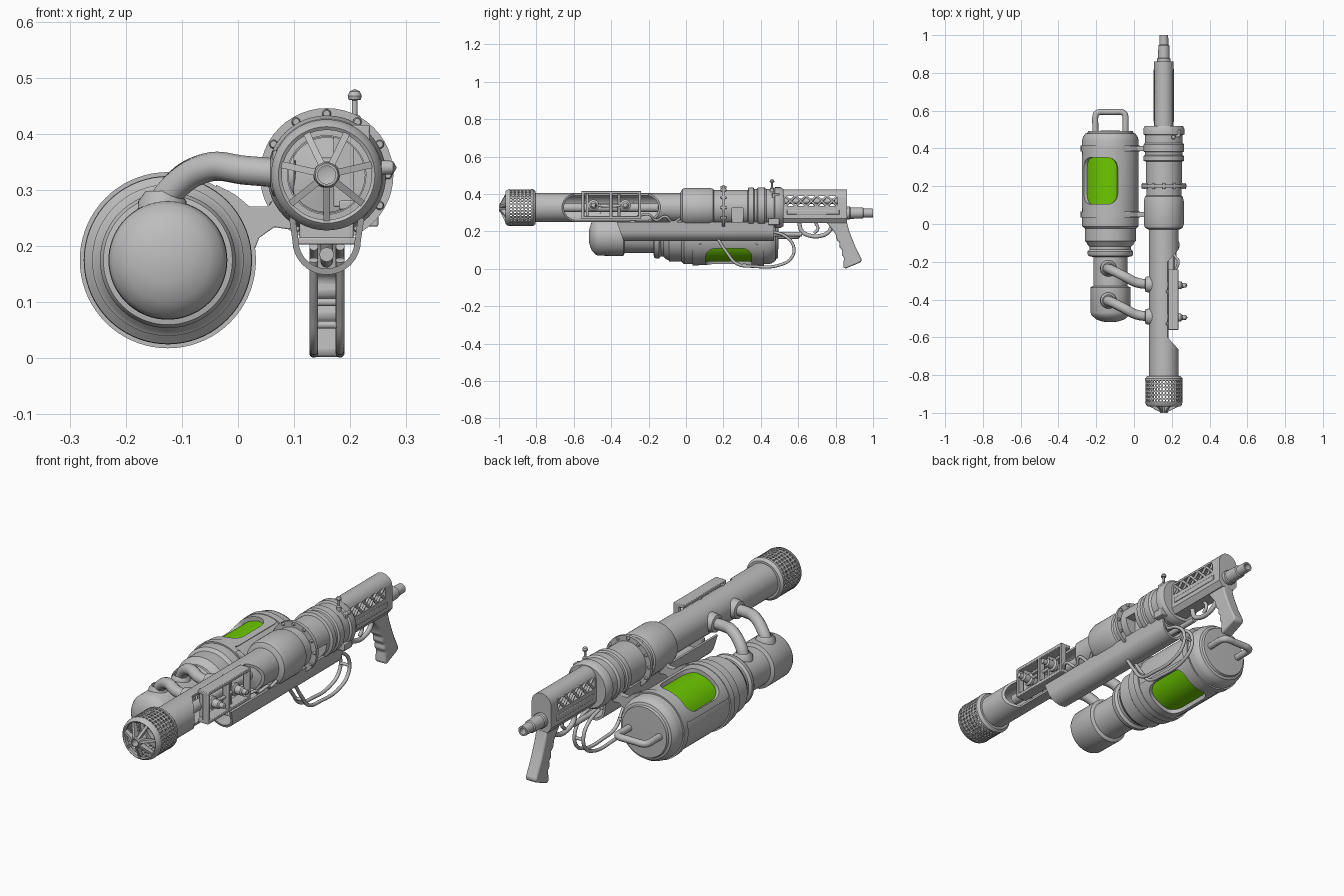
import bpy, bmesh
from math import sin, cos, pi, radians
from mathutils import Matrix

if "Cube" in bpy.data.objects:
    bpy.data.objects.remove(bpy.data.objects["Cube"])


def material(name, rgb):
    m = bpy.data.materials.new(name)
    m.use_nodes = True
    m.diffuse_color = (*rgb, 1)
    m.node_tree.nodes["Principled BSDF"].inputs["Base Color"].default_value = (*rgb, 1)
    return m


GREY = material("steel grey", (0.51, 0.51, 0.51))
GREEN = material("glowing green", (0.15, 0.58, 0.0))
BX, BZ = 0.158, 0.327      # barrel axis
TX, TZ = -0.125, 0.175     # tank axis


def finish(name, bm, mat=GREY, bevel=0):
    bmesh.ops.recalc_face_normals(bm, faces=bm.faces)
    me = bpy.data.meshes.new(name)
    bm.to_mesh(me)
    bm.free()
    me.materials.append(mat)
    ob = bpy.data.objects.new(name, me)
    bpy.context.collection.objects.link(ob)
    if bevel:
        b = ob.modifiers.new("bevel", "BEVEL")
        b.width, b.segments, b.limit_method = bevel, 2, "ANGLE"
    return ob


def place(axis, u, v, t):
    return {"X": (t, u, v), "Y": (u, t, v), "Z": (u, v, t)}[axis]


def lathe(name, profile, u, v, axis="Y", seg=48, closed=False):
    bm = bmesh.new()
    rings = [[bm.verts.new(place(axis, u + r * cos(2 * pi * i / seg),
                                 v + r * sin(2 * pi * i / seg), t))
              for i in range(seg)] for r, t in profile]
    pairs = list(zip(rings, rings[1:])) + ([(rings[-1], rings[0])] if closed else [])
    for a, b in pairs:
        for i in range(seg):
            j = (i + 1) % seg
            bm.faces.new((a[i], a[j], b[j], b[i]))
    bmesh.ops.remove_doubles(bm, verts=bm.verts, dist=1e-6)
    return finish(name, bm)


def prism(name, pts, axis, lo, hi, bevel=0):
    bm = bmesh.new()
    a = [bm.verts.new(place(axis, u, v, lo)) for u, v in pts]
    b = [bm.verts.new(place(axis, u, v, hi)) for u, v in pts]
    bm.faces.new(a)
    bm.faces.new(b)
    for i in range(len(a)):
        j = (i + 1) % len(a)
        bm.faces.new((a[i], a[j], b[j], b[i]))
    return finish(name, bm, bevel=bevel)


def box(name, x, y, z, bevel=0.003):
    return prism(name, [(x[0], y[0]), (x[1], y[0]), (x[1], y[1]), (x[0], y[1])],
                 "Z", z[0], z[1], bevel)


def tube(name, pts, r, handle="AUTO"):
    cu = bpy.data.curves.new(name, "CURVE")
    cu.dimensions, cu.bevel_depth, cu.bevel_resolution = "3D", r, 4
    cu.resolution_u, cu.use_fill_caps = 8, True
    s = cu.splines.new("BEZIER")
    s.bezier_points.add(len(pts) - 1)
    for p, co in zip(s.bezier_points, pts):
        p.co = co
        p.handle_left_type = p.handle_right_type = handle
    cu.materials.append(GREY)
    ob = bpy.data.objects.new(name, cu)
    bpy.context.collection.objects.link(ob)
    bpy.ops.object.select_all(action="DESELECT")
    ob.select_set(True)
    bpy.context.view_layer.objects.active = ob
    bpy.ops.object.convert(target="MESH")


def cut(cutter, *targets):
    cutter.hide_render = True
    for ob in targets:
        m = ob.modifiers.new("cut", "BOOLEAN")
        m.object, m.operation = cutter, "DIFFERENCE"
        bpy.context.view_layer.objects.active = ob
        bpy.ops.object.modifier_apply(modifier="cut")
    bpy.data.objects.remove(cutter)


def tank_patch(name, mid, half, yc, hy, corner, r, thick, mat=GREY):
    # rounded rectangle wrapped round the tank
    bm = bmesh.new()
    w, prev = half * r, None
    for i in range(41):
        a = half * (i / 20 - 1)
        d = max(0, abs(a) * r - (w - corner))
        h = hy - corner + (max(0, corner ** 2 - d ** 2)) ** 0.5
        x, z = TX + r * cos(mid + a), TZ + r * sin(mid + a)
        row = [bm.verts.new((x, yc - h, z)), bm.verts.new((x, yc + h, z))]
        if prev:
            bm.faces.new((prev[0], prev[1], row[1], row[0]))
        prev = row
    ob = finish(name, bm, mat)
    s = ob.modifiers.new("thickness", "SOLIDIFY")
    s.thickness, s.offset = thick, 0
    bpy.context.view_layer.objects.active = ob
    bpy.ops.object.modifier_apply(modifier="thickness")
    return ob


# barrel with an open side
barrel = lathe("barrel", [(.078, -.82), (.078, 0), (.068, 0), (.068, -.82)], BX, BZ, closed=True)
cut(prism("barrel_cutter", [(.178, -.6), (.26, -.69), (.26, -.11), (.178, -.2)], "Z", .2, .46),
    barrel)
lathe("inner_core", [(0, -.66), (.024, -.66), (.024, -.15), (.067, -.14), (.067, -.12),
                     (0, -.12)], BX, BZ)

# muzzle cage with round punched holes
cage = lathe("muzzle_cage", [(.098, -.945 + .02 * i) for i in range(7)], BX, BZ, seg=34)
bm = bmesh.new()
bm.from_mesh(cage.data)
cells = list(bm.faces)
bmesh.ops.inset_individual(bm, faces=cells, thickness=.0035)
bmesh.ops.delete(bm, geom=cells, context="FACES")
bm.to_mesh(cage.data)
bm.free()
cage.modifiers.new("round_holes", "SUBSURF").levels = 1
wall = cage.modifiers.new("wall", "SOLIDIFY")
wall.thickness, wall.offset = .007, -1
lathe("muzzle_collar", [(.07, -.83), (.099, -.828), (.099, -.818), (.088, -.805), (.07, -.805)],
      BX, BZ, closed=True)
lathe("muzzle_rim", [(.099, -.942), (.095, -.957), (.086, -.966), (.08, -.962), (.082, -.942)],
      BX, BZ, closed=True)
lathe("muzzle_hub", [(.02, -1), (.023, -.992), (.023, -.94), (0, -.94), (.016, -.945),
                     (.016, -1)], BX, BZ, closed=True)
for k in range(7):
    spoke = prism("muzzle_spoke", [(.02, -.995), (.085, -.962), (.085, -.945), (.02, -.965)],
                  "Z", -.006, .006)
    spoke.matrix_world = (Matrix.Translation((BX, 0, BZ))
                          @ Matrix.Rotation(pi / 2 + 2 * pi * k / 7, 4, "Y"))

# stepped collars behind the barrel
collar = lathe("barrel_collars", [
    (0, -.03), (.08, -.03), (.1, -.02), (.106, 0), (.106, .12), (.1, .145), (.093, .15),
    (.093, .192), (.119, .192), (.119, .208), (.095, .208), (.095, .33), (.107, .335),
    (.107, .36), (.1, .365), (.1, .38), (.108, .385), (.108, .42), (.1, .43), (.1, .47),
    (.109, .475), (.109, .505), (.1, .52), (0, .52)], BX, BZ)
cut(box("slot_cutter", (.2, .3), (.245, .305), (.22, .325), 0), collar)
for k in range(12):
    a = 2 * pi * k / 12
    lathe("flange_bolt", [(0, .184), (.006, .184), (.008, .188), (.008, .212), (.006, .216),
                          (0, .216)], BX + .109 * cos(a), BZ + .109 * sin(a), seg=10)
lathe("cocking_stem", [(.011, .41), (.011, .43), (.005, .435), (.005, .46), (.011, .461),
                       (.0125, .468), (.009, .476), (0, .48)], .208, .46, "Z", 16)
box("collar_latch", (.2, .245), (.46, .5), (.38, .405))
box("lower_latch", (.215, .25), (.44, .5), (.235, .27))

# side frame with terminals
for z in (.265, .4):
    box("frame_rail", (.18, .235), (-.56, -.24), (z, z + .016))
for y in (-.56, -.41, -.256):
    box("frame_post", (.205, .235), (y, y + .016), (.265, .416))
for y in (-.495, -.325):
    lathe("terminal", [(0, .15), (.018, .15), (.018, .2), (.03, .204), (.03, .216), (.02, .222),
                       (.02, .25), (.013, .256), (.012, .276), (0, .283)], y, .34, "X", 24)
    box("terminal_clamp", (.17, .215), (y - .04, y - .025), (.27, .41))
tube("terminal_link", [(.21, -.49, .34), (.215, -.41, .335), (.21, -.33, .34)], .008)
tube("terminal_wire", [(.21, -.26, .28), (.235, -.2, .29), (.215, -.16, .26), (.235, -.11, .28),
                       (.215, -.07, .25), (.225, -.03, .27)], .007)

# receiver: rounded block with a see-through latticed slot
arch = [(BX + .051 * cos(pi * i / 12), .374 + .051 * sin(pi * i / 12)) for i in range(13)]
receiver = prism("receiver", arch + [(.107, .27), (.125, .245), (.191, .245), (.209, .27)],
                 "Y", .5, .86)
cut(box("vent_cutter", (.05, .27), (.53, .81), (.335, .388), 0), receiver)
for x in (.115, .201):
    for i in range(5):
        y = .53 + .056 * i
        for a, b in ((.333, .39), (.39, .333)):
            tube("vent_lattice", [(x, y, a), (x, y + .056, b)], .006, "VECTOR")
lathe("vent_core", [(.015, .52), (.015, .82)], BX, .362, seg=16)
for x in (.104, .207):
    box("receiver_strip", (x, x + .006), (.54, .82), (.29, .315))
lathe("tail_spigot", [(0, .85), (.035, .85), (.035, .875), (.031, .88), (.029, .945), (.024, .95),
                      (.023, 1), (.015, 1), (.015, .96), (0, .96)], BX, .298, seg=32)

# grip with finger grooves, trigger and guard
prism("grip", [(.75, .25), (.77, .225), (.8, .185), (.805, .155), (.822, .14), (.82, .115),
               (.836, .1), (.832, .075), (.845, .06), (.84, .01), (.85, 0), (.935, .035),
               (.94, .05), (.905, .12), (.885, .17), (.87, .21), (.86, .25)],
      "X", .13, .187, .008)
tube("trigger_guard", [(BX, .605, .245), (BX, .62, .2), (BX, .66, .178), (BX, .72, .176),
                       (BX, .76, .195), (BX, .78, .225)], .011)
tube("trigger", [(BX, .69, .25), (BX, .705, .215), (BX, .685, .19)], .008)


# under-barrel trough and the loop below it
def trough_side(r, top):
    arc = [(BX + r * cos(pi * i / 16), .21 - r * sin(pi * i / 16)) for i in range(17)]
    return [(BX + r + .006, top)] + arc + [(BX - r - .006, top)]


trough = prism("trough", trough_side(.061, .25) + trough_side(.05, .25)[::-1], "Y", -.37, .47)
for v in trough.data.vertices:
    if v.co.y < 0:
        v.co.y += .35 * (.25 - v.co.z)
box("trough_floor", (.105, .212), (-.33, .46), (.203, .215))
for y in (-.3, -.05, .2, .42):
    box("trough_hanger", (.11, .206), (y, y + .03), (.21, .26))
tube("trough_rod", [(BX, .44, .185), (BX, .62, .185)], .013)
for x in (.135, .182):
    tube("lower_loop", [(x, .16, .175), (x, .22, .085), (x, .27, .028), (x, .36, .013),
                        (x, .5, .02), (x, .565, .06), (x, .575, .12), (x, .53, .175),
                        (x, .46, .2)], .008)
for y, z in ((.24, .06), (.575, .1)):
    tube("loop_bridge", [(.135, y, z), (.182, y, z)], .007)

# side tank with two recessed windows in raised panels
tank = lathe("tank", [
    (0, -.52), (.04, -.517), (.075, -.505), (.098, -.485), (.105, -.47), (.106, -.335),
    (.09, -.328), (.09, -.175), (.115, -.17), (.121, -.16), (.121, -.145), (.11, -.135),
    (.11, -.12), (.121, -.11), (.128, -.095), (.135, -.09), (.135, -.025), (.149, -.012),
    (.15, 0), (.15, .44), (.145, .46), (.133, .478), (.122, .482), (.118, .492),
    (0, .495)], TX, TZ, seg=72)
for mid in (radians(115), radians(295)):
    panel = tank_patch("window_panel", mid, radians(50), .225, .17, .03, .1515, .006)
    cut(tank_patch("window_cutter", mid, radians(40), .228, .123, .055, .15, .036), tank, panel)
    tank_patch("window", mid, radians(41), .228, .125, .055, .1335, .004, GREEN)
for y in (.05, .4):
    lathe("tank_strap", [(.148, y - .016), (.157, y - .016), (.157, y + .016), (.148, y + .016)],
          TX, TZ, seg=72, closed=True)
    prism("tank_bracket", [(-.04, .31), (-.005, .292), (.02, .271), (.055, .271), (.075, .3),
                           (.11, .32), (.12, .24), (.09, .23), (.065, .234), (.038, .215),
                           (.024, .18), (-.01, .17)], "Y", y - .014, y + .014, .002)
bend = [(.08, .48), (.08, .53), (.08, .565), (.073, .585), (.055, .593), (.025, .593)]
tube("tank_handle", [(TX - d, y, TZ) for d, y in bend] + [(TX + d, y, TZ) for d, y in bend[::-1]],
     .016)

# feed pipes from tank to barrel
for y, base in ((-.235, .25), (-.405, .265)):
    tube("feed_pipe", [(-.14, y, base), (-.12, y - .008, .298), (-.055, y - .04, .34),
                       (.015, y - .075, .335), (.1, y - .085, .328)], .026)
    lathe("pipe_foot", [(.045, base - .02), (.043, base + .015), (.03, base + .033)],
          -.135, y, "Z", 32)
    lathe("pipe_socket", [(.026, .058), (.04, .062), (.046, .1)], y - .085, .33, "X", 32)

# smooth shading with sharp edges kept
bpy.ops.object.select_all(action="DESELECT")
for ob in bpy.context.scene.objects:
    if ob.type == "MESH":
        ob.select_set(True)
        bpy.context.view_layer.objects.active = ob
bpy.ops.object.shade_smooth_by_angle(angle=radians(35))
